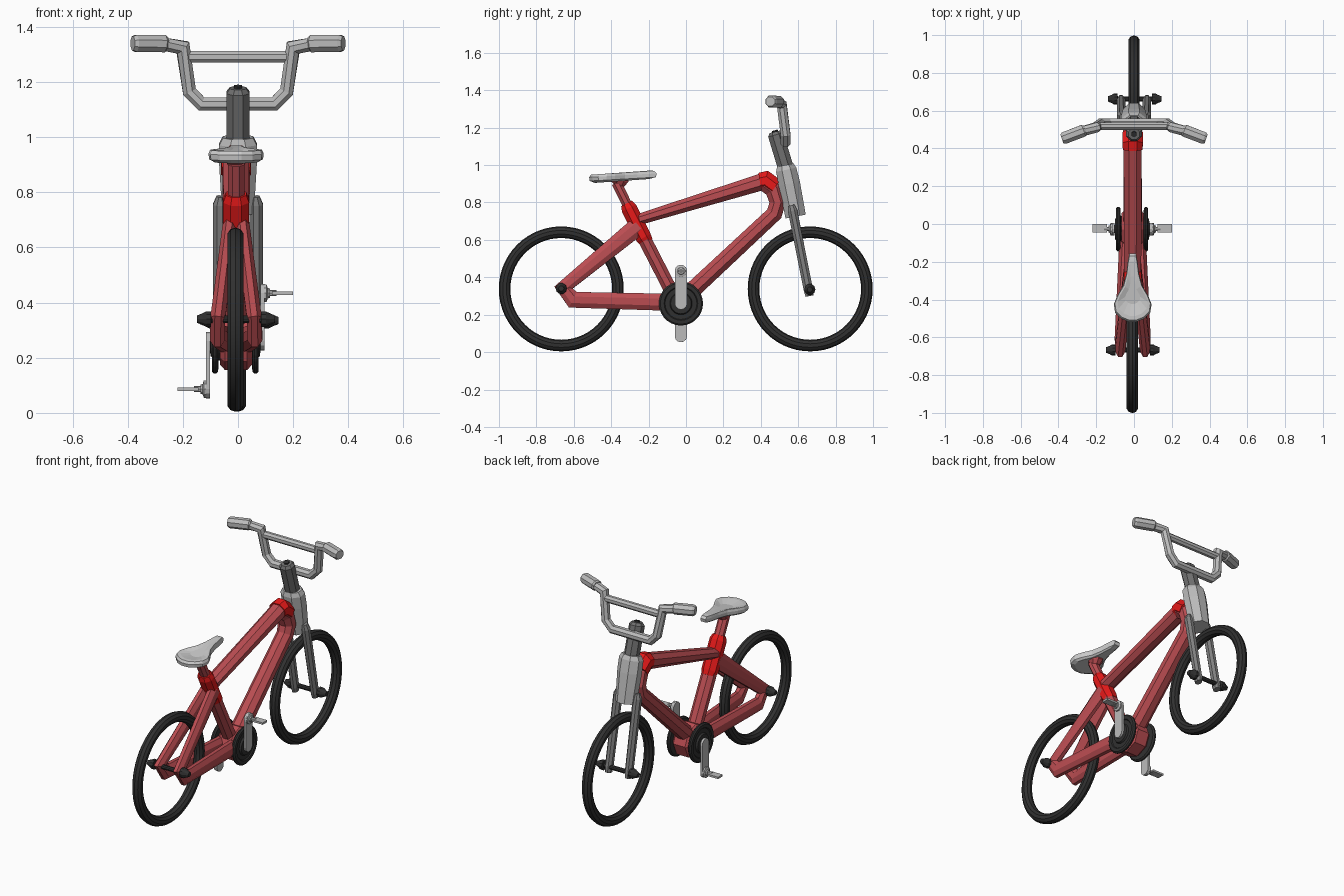
import bpy, bmesh
from math import cos, sin, pi
from mathutils import Vector as V

if "Cube" in bpy.data.objects:
    bpy.data.objects.remove(bpy.data.objects["Cube"])

def material(name, c):
    m = bpy.data.materials.new(name)
    m.diffuse_color = (*c, 1)
    m.use_nodes = True
    m.node_tree.nodes["Principled BSDF"].inputs["Base Color"].default_value = m.diffuse_color
    return m

RED = material("frame_red", (0.5, 0.075, 0.085))
BRIGHT = material("bright_red", (0.8, 0.01, 0.01))
BLACK = material("black", (0.03, 0.03, 0.03))
DARK = material("dark_grey", (0.16, 0.16, 0.16))
GREY = material("fork_grey", (0.22, 0.22, 0.22))
SILVER = material("silver", (0.5, 0.5, 0.5))

def loft(name, rings, mat=None):
    """Skin a list of equal rings and cap both ends."""
    bm = bmesh.new()
    vs = [[bm.verts.new(p) for p in r] for r in rings]
    n = len(rings[0])
    for a, b in zip(vs, vs[1:]):
        for i in range(n):
            j = (i + 1) % n
            bm.faces.new((a[i], a[j], b[j], b[i]))
    bm.faces.new(vs[0][::-1])
    bm.faces.new(vs[-1])
    bmesh.ops.recalc_face_normals(bm, faces=bm.faces)
    me = bpy.data.meshes.new(name)
    bm.to_mesh(me)
    bm.free()
    ob = bpy.data.objects.new(name, me)
    bpy.context.collection.objects.link(ob)
    if mat:
        me.materials.append(mat)
    return ob

def tube(name, pts, radii, mat=None, side=(1, 0, 0), n=8):
    """Faceted tube along a path; radii = (across side axis, in bend plane)."""
    pts = [V(p) for p in pts]
    if isinstance(radii, tuple):
        radii = [radii] * len(pts)
    dirs = [(b - a).normalized() for a, b in zip(pts, pts[1:])]
    k = 1 / cos(pi / n)
    rings = []
    for i, (p, (rs, ru)) in enumerate(zip(pts, radii)):
        a, b = dirs[max(i - 1, 0)], dirs[min(i, len(dirs) - 1)]
        t = (a + b).normalized()
        s = V(side) - t * t.dot(V(side))
        s.normalize()
        u = t.cross(s) * min(1 / max(t.dot(a), 0.1), 1.35)
        rings.append([p + s * rs * k * cos((j + .5) * 2 * pi / n) + u * ru * k * sin((j + .5) * 2 * pi / n)
                      for j in range(n)])
    return loft(name, rings, mat)

def turned(name, prof, y, z, mat=None, n=24):
    """Turned part about an x axis; prof = (x, radius) pairs."""
    return loft(name, [[(x, y + r * cos(2 * pi * j / n), z + r * sin(2 * pi * j / n)) for j in range(n)]
                       for x, r in prof], mat)

X = -0.007  # slight offset of the rear half

# Wheels
for name, x, y in (("rear_tyre", X - .002, -.667), ("front_tyre", 0, .664)):
    bpy.ops.mesh.primitive_torus_add(location=(x, y, .338), rotation=(0, pi / 2, 0), major_segments=56,
                                     minor_segments=10, major_radius=.303, minor_radius=.031)
    bpy.context.object.name = name
    bpy.context.object.data.materials.append(BLACK)
    bpy.ops.object.shade_smooth_by_angle()

# Axles with tapered nuts
half = [(.09, .014), (.091, .03), (.108, .03), (.122, .022), (.142, .014)]
for name, x, y, z in (("rear_axle", X, -.667, .34), ("front_axle", .004, .662, .335)):
    turned(name, [(x - a, r) for a, r in half[::-1]] + [(x + a, r) for a, r in half], y, z, BLACK, 10)

# Main frame: top tube bending into down tube
tube("main_frame", [(X, -.25, .71), (X, .41, .912), (X, .468, .87), (X, .49, .80), (X, .472, .74), (X, -.01, .29)],
     [(.045, .03), (.048, .045), (.05, .045), (.05, .042), (.046, .042), (.05, .045)], RED)
tube("head_joint", [(X, .395, .912), (X, .425, .917), (X, .475, .88)], [(.052, .047), (.054, .05), (.054, .05)], BRIGHT)

# Seat tube, clamp and post
tube("seat_tube", [(X, -.235, .63), (X, -.05, .27)], (.042, .036), RED)
tube("seat_clamp", [(X, -.318, .795), (X, -.305, .77), (X, -.226, .612), (X, -.207, .585)],
     [(.037, .032), (.047, .042), (.047, .042), (.037, .034)], BRIGHT)
tube("seat_post", [(X, -.372, .905), (X, -.3, .76)], (.03, .026), RED)
tube("seat_mount", [(X, -.355, .925), (X, -.352, .91), (X, -.355, .89)], [(.04, .05), (.036, .045), (.025, .025)], RED)

# Seat stays and chain stays, one bent tube per side
for name, s in (("left_stay", -1), ("right_stay", 1)):
    tube(name, [(X + s * .022, -.255, .675), (X + s * .066, -.655, .345), (X + s * .068, -.605, .28), (X + s * .038, -.03, .265)],
         [(.026, .05), (.027, .036), (.027, .042), (.03, .046)], RED)

# Bottom bracket
turned("bottom_bracket", [(X - .058, .085), (X - .04, .105), (X + .04, .105), (X + .058, .085)], -.028, .26, RED, 8)

# Chainrings, cranks and pedals
CX, CY, CZ = -.01, -.027, .26
for label, s in (("left", -1), ("right", 1)):
    def sx(prof):
        return [(CX + s * a, r) for a, r in prof]
    turned(label + "_chainring", sx([(.055, .07), (.06, .07), (.062, .11), (.07, .118), (.078, .118), (.085, .11),
                                     (.085, .09), (.079, .085), (.079, .06), (.09, .055), (.092, .02)]), CY, CZ, BLACK, 28)
    pz = CZ + s * .174
    ends = [(CY + .033 * cos(a), s * (.174 if i < 7 else 0) + CZ + s * .033 * sin(a))
            for i, a in enumerate([k * pi / 6 for k in range(7)] + [pi + k * pi / 6 for k in range(7)])]
    loft(label + "_crank", [[(CX + s * a, y, z) for y, z in ends] for a in (.092, .106)], SILVER)
    turned(label + "_pedal_hub", sx([(.104, .033), (.114, .033), (.118, .02), (.126, .018)]), CY, pz, SILVER, 10)
    turned(label + "_pedal_shaft", sx([(.12, .011), (.15, .011)]), CY, pz, SILVER, 8)
    bpy.ops.mesh.primitive_cube_add(size=1, location=(CX + s * .172, CY + .005, pz))
    pedal = bpy.context.object
    pedal.name = label + "_pedal"
    pedal.scale = (.076, .044, .012)
    pedal.data.materials.append(SILVER)

# Head tube and stem
tube("head_tube", [(0, .531, 1.0), (0, .536, .975), (0, .552, .90), (0, .572, .80), (0, .586, .725)],
     [(.055, .045), (.068, .055), (.068, .058), (.062, .056), (.058, .055)], SILVER)
tube("stem", [(0, .476, 1.178), (0, .48, 1.162), (0, .538, .97)], [(.03, .03), (.042, .042), (.042, .042)], DARK)
tube("stem_bolt", [(0, .474, 1.186), (0, .482, 1.16)], (.014, .014), BLACK, n=6)

# Fork legs
for label, s in (("left", -1), ("right", 1)):
    tube(label + "_fork_leg", [(s * .064, .563, .785), (s * .066, .57, .755), (s * .068, .655, .33), (s * .068, .661, .30)],
         [(.014, .018), (.025, .025), (.022, .025), (.018, .022)], GREY)

# Handlebar, cross bar and grips
right = [(.132, .532, 1.12), (.176, .532, 1.165), (.2, .512, 1.325), (.275, .49, 1.338)]
bar = [(-x, y, z) for x, y, z in right[::-1]] + right
tube("handlebar", bar, (.026, .024), SILVER, side=(0, 1, 0))
tube("cross_bar", [(-.188, .518, 1.291), (.188, .518, 1.291)], (.02, .021), SILVER, side=(0, 1, 0))
for label, s in (("left", -1), ("right", 1)):
    tube(label + "_grip", [(s * .26, .497, 1.338), (s * .268, .494, 1.339), (s * .37, .455, 1.34), (s * .382, .451, 1.34)],
         [(.025, .025), (.032, .031), (.032, .031), (.025, .025)], SILVER, side=(0, 1, 0))

# Seat: lofted outline with a bevelled rim
edge = [(.018, -.157), (.026, -.2), (.033, -.26), (.05, -.325), (.082, -.38), (.1, -.425), (.093, -.47), (.06, -.502), (.02, -.518)]
outline = edge + [(-x, y) for x, y in edge[::-1]]
def seat_ring(k, dz):
    return [(X + x * k, -.36 + (y + .36) * k, .939 + .057 * (y + .34) + dz) for x, y in outline]
loft("seat", [seat_ring(.8, -.024), seat_ring(.98, -.014), seat_ring(1, .006), seat_ring(.94, .02), seat_ring(.8, .021), seat_ring(.4, .012)])
